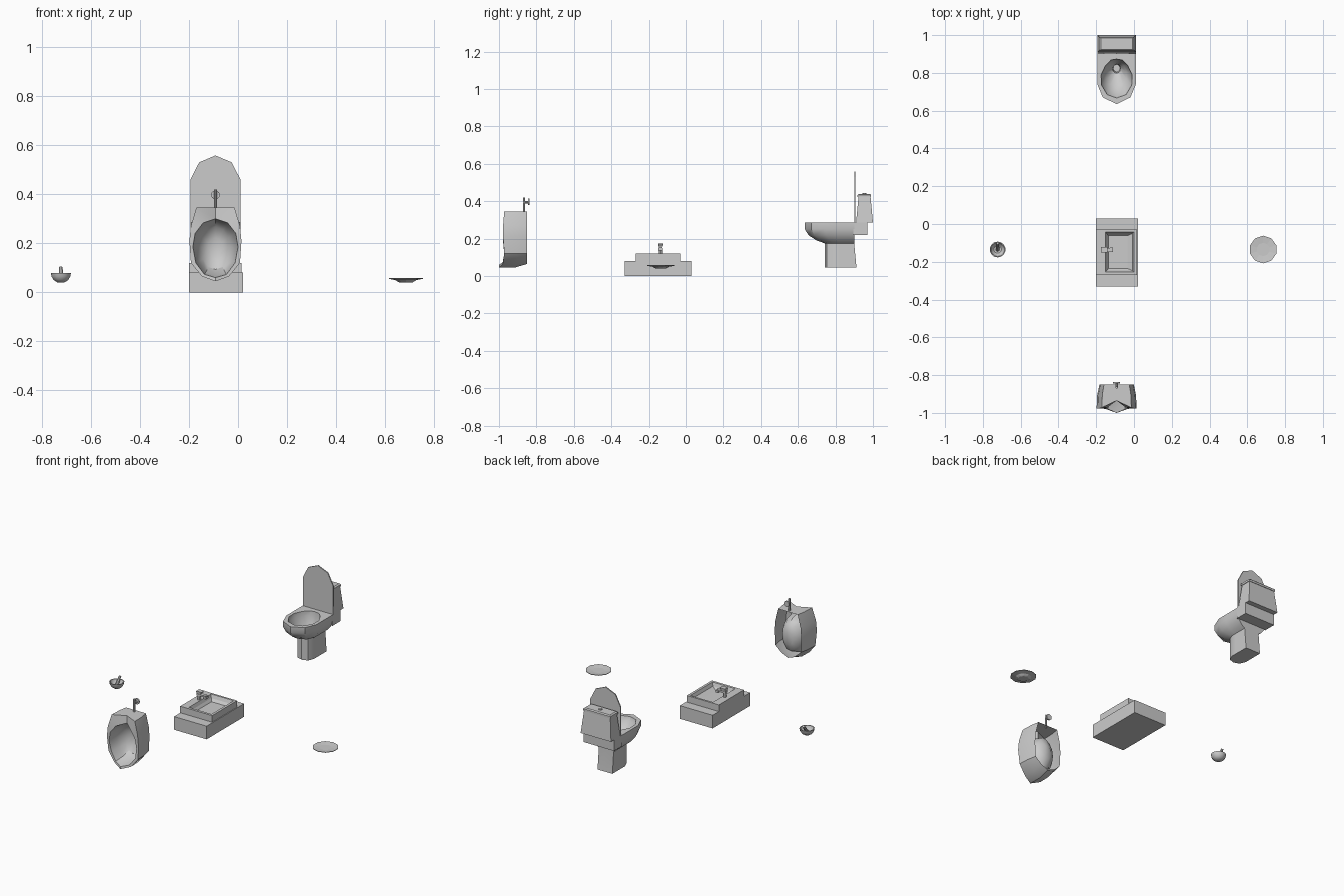
import bpy, bmesh, math
from mathutils import Vector

cube = bpy.data.objects.get("Cube")
if cube:
    bpy.data.objects.remove(cube, do_unlink=True)

GREY = (0.6, 0.6, 0.6, 1.0)
ceramic = bpy.data.materials.new("grey_ceramic")
ceramic.diffuse_color = GREY
ceramic.use_nodes = True
ceramic.node_tree.nodes["Principled BSDF"].inputs["Base Color"].default_value = GREY
CX = -0.092  # shared centre line of the large fixtures


def loft(name, rings, start=True, end=True, smooth=None):
    """Skin a list of equal-length closed rings, with optional end caps."""
    bm = bmesh.new()
    loops = [[bm.verts.new(p) for p in ring] for ring in rings]
    n = len(loops[0])
    for a, b in zip(loops, loops[1:]):
        for i in range(n):
            j = (i + 1) % n
            bm.faces.new((a[i], a[j], b[j], b[i]))
    if start:
        bm.faces.new(loops[0])
    if end:
        bm.faces.new(loops[-1])
    bmesh.ops.recalc_face_normals(bm, faces=bm.faces)
    mesh = bpy.data.meshes.new(name)
    bm.to_mesh(mesh)
    bm.free()
    mesh.materials.append(ceramic)
    obj = bpy.data.objects.new(name, mesh)
    bpy.context.collection.objects.link(obj)
    if smooth:
        bpy.ops.object.select_all(action='DESELECT')
        obj.select_set(True)
        bpy.context.view_layer.objects.active = obj
        bpy.ops.object.shade_smooth_by_angle(angle=math.radians(smooth))
    return obj


def mirrored(half):
    """Close a half ring whose first and last points lie on the centre line."""
    pts = half + [(-p[0], *p[1:]) for p in half[-2:0:-1]]
    return [(CX + p[0], *p[1:]) for p in pts]


def rect(x0, x1, y0, y1, z):
    return [(x0, y0, z), (x1, y0, z), (x1, y1, z), (x0, y1, z)]


def box(name, x0, x1, y0, y1, z0, z1):
    return loft(name, [rect(x0, x1, y0, y1, z) for z in (z0, z1)])


def lathe(name, cx, cy, profile, sides, smooth=None):
    rings = [[(cx + r * math.sin(i * math.tau / sides),
               cy + r * math.cos(i * math.tau / sides), z) for i in range(sides)]
             for r, z in profile]
    return loft(name, rings, smooth=smooth)


def rod(name, a, b, ra, rb, sides=8):
    a, b = Vector(a), Vector(b)
    q = (b - a).to_track_quat('Z', 'Y')
    rings = [[c + q @ Vector((r * math.cos(i * math.tau / sides),
                              r * math.sin(i * math.tau / sides), 0)) for i in range(sides)]
             for c, r in ((a, ra), (b, rb))]
    return loft(name, rings, smooth=40)


# Toilet pedestal and bowl
neck = [(0, .743), (.035, .755), (.05, .79), (.05, .82), (.05, .86), (.05, .9), (0, .9)]
rim = [(0, .635), (.073, .67), (.102, .74), (.102, .8), (.102, .86), (.102, .9), (0, .9)]
hole = [(0, .667), (.05, .685), (.08, .735), (.082, .79), (.058, .84), (.03, .868), (0, .873)]


def blend(a, b, t, z):
    return mirrored([(p[0] + (q[0] - p[0]) * t, p[1] + (q[1] - p[1]) * t, z)
                     for p, q in zip(a, b)])


drain = [(.018 * math.sin(i * math.pi / 6), .825 - .02 * math.cos(i * math.pi / 6)) for i in range(7)]
body = [mirrored([(x, y + (.012 if y > .85 else 0), .045) for x, y in neck])]
body += [blend(neck, rim, t, z) for t, z in
         ((0, .175), (.4, .19), (.8, .218), (1, .252), (1, .287))]
body += [blend(hole, drain, t, z) for t, z in
         ((0, .287), (.05, .262), (.45, .215), (.95, .18), (1, .15))]
loft("toilet_bowl", body, smooth=35)
box("toilet_shelf", CX - .102, CX + .102, .895, .97, .22, .287)

# Raised toilet lid, shaped like the rim
lid = [(0, .558), (.066, .53), (.102, .46), (.102, .287), (0, .287)]
loft("toilet_lid", [mirrored([(x, y, z) for x, z in lid]) for y in (.9, .907)])

# Cistern with cap and flush button
loft("cistern", [rect(CX - w, CX + w, y0, y1, z) for w, y0, y1, z in
                 ((.102, .91, 1.0, .287), (.088, .923, .987, .425))])
loft("cistern_cap", [rect(CX - w, CX + w, y0, y1, z) for w, y0, y1, z in
                     ((.092, .918, .99, .422), (.092, .918, .99, .434), (.084, .924, .984, .44))])
lathe("flush_button", CX, .955, [(.011, .438), (.011, .445)], 10)

# Urinal shell, open behind, with a hollow bowl
outer = [(0, .345), (.078, .345), (.1, .27), (.106, .21), (.1, .12), (.055, .065), (0, .045)]
inner = [(0, .3), (.05, .283), (.083, .24), (.092, .185), (.08, .12), (.045, .073), (0, .06)]
front = [-.935, -.972, -.978, -.978, -.972, -.98, -1.0]


def urinal_ring(shape, depth, sx, lift=0, scale=1):
    """Ring pushed back by depth (0 to 1), narrowed and shrunk about its middle."""
    return mirrored([(x * sx, f + (-.85 - f) * depth, .18 + (z - .18) * scale +
                      (lift if z < .1 else 0)) for (x, z), f in zip(shape, front)])


loft("urinal", [urinal_ring(outer, 1, .86, .02), urinal_ring(outer, .55, .97),
                urinal_ring(outer, 0, 1), urinal_ring(inner, 0, 1),
                urinal_ring(inner, .45, .88, 0, .92), urinal_ring(inner, .8, .64, 0, .72),
                urinal_ring(inner, .97, .3, 0, .35)], start=False, smooth=35)

# Urinal flush pipe and push head
rod("flush_pipe", (CX, -.866, .34), (CX, -.866, .42), .006, .006)
rod("flush_arm", (CX, -.866, .395), (CX, -.845, .395), .007, .007)
rod("flush_head", (CX, -.845, .397), (CX, -.837, .397), .018, .018, 10)

# Washstand and recessed basin
box("washstand", -.2, .02, -.33, .03, 0, .08)
loft("basin", [rect(*r) for r in (
    (-.2, .015, -.27, -.03, .08), (-.2, .015, -.27, -.03, .12),
    (-.152, .0, -.255, -.042, .12), (-.145, -.008, -.247, -.05, .1),
    (-.135, -.035, -.235, -.062, .085))])

# Basin tap
rod("tap_post", (-.165, -.137, .118), (-.165, -.137, .152), .011, .01)
box("tap_spout", -.176, -.115, -.147, -.127, .145, .156)
box("tap_nozzle", -.128, -.112, -.149, -.125, .137, .15)
loft("tap_lever", [rect(-.176, -.152, -.149, -.125, .158), rect(-.176, -.14, -.151, -.123, .174)])

# Small round bowl with a leaning stick
lathe("small_bowl", -.722, -.135,
      [(.016, .041), (.03, .05), (.039, .064), (.042, .079),
       (.037, .079), (.033, .064), (.02, .052)], 14, 40)
rod("bowl_stick", (-.722, -.137, .054), (-.722, -.102, .102), .01, .007)

# Shallow faceted dish
lathe("dish", .684, -.135, [(.03, .041), (.036, .044), (.045, .05), (.073, .055),
                            (.073, .058), (.035, .054)], 10)
